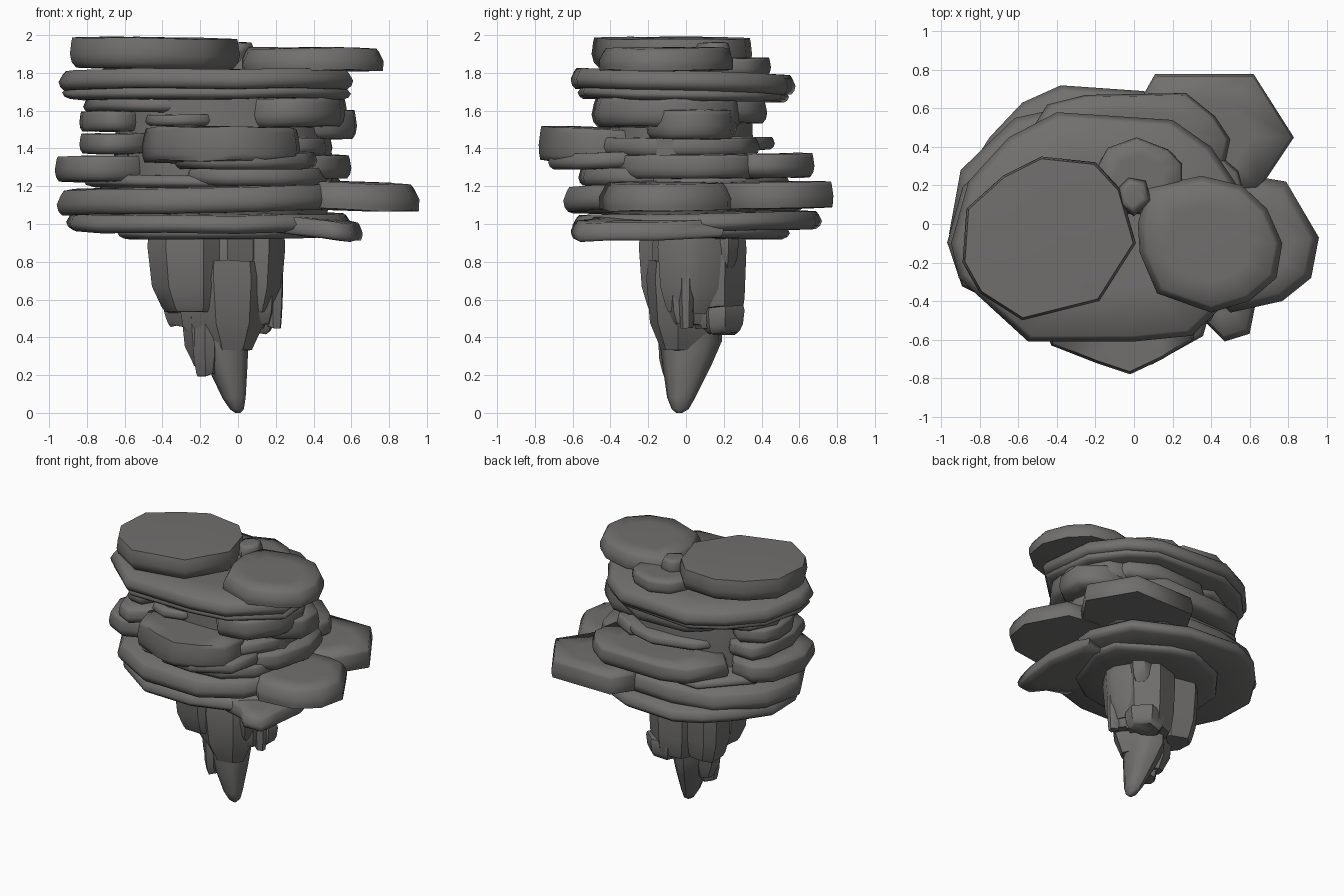
import bpy, bmesh, math, random

if "Cube" in bpy.data.objects:
    bpy.data.objects.remove(bpy.data.objects["Cube"])

rock = bpy.data.materials.new("grey_rock")
rock.diffuse_color = (0.165, 0.16, 0.157, 1)
rock.use_nodes = True
rock.node_tree.nodes["Principled BSDF"].inputs["Base Color"].default_value = rock.diffuse_color
random.seed(7)


def blob(x0, x1, y0, y1, n=9):
    """Irregular rounded outline that exactly fills a box."""
    a0 = random.random() * 6
    pts = []
    for i in range(n):
        a = a0 + math.tau * (i + random.uniform(-.22, .22)) / n
        r = random.uniform(.93, 1.05)
        pts.append((r * math.cos(a), r * math.sin(a)))
    xs, ys = [p[0] for p in pts], [p[1] for p in pts]
    return [(x0 + (x - min(xs)) / (max(xs) - min(xs)) * (x1 - x0),
             y0 + (y - min(ys)) / (max(ys) - min(ys)) * (y1 - y0)) for x, y in pts]


def loft(name, pts, rings, tilt=(0, 0), sharp=48, rough=.0):
    """Stack of rings (z, scale, shift x, shift y) around an outline."""
    area = sum(p[0] * q[1] - q[0] * p[1] for p, q in zip(pts, pts[1:] + pts[:1]))
    if area < 0:
        pts = pts[::-1]
    n = len(pts)
    cx, cy = sum(p[0] for p in pts) / n, sum(p[1] for p in pts) / n
    jit = [random.uniform(-rough, rough) for p in pts]
    bm = bmesh.new()
    loops = []
    for z, s, dx, dy in rings:
        loops.append([bm.verts.new((cx + (x - cx) * s + dx, cy + (y - cy) * s + dy,
                                    z + k * s + tilt[0] * (x - cx) * s + tilt[1] * (y - cy) * s))
                      for (x, y), k in zip(pts, jit)])
    for a, b in zip(loops, loops[1:]):
        for i in range(n):
            j = (i + 1) % n
            bm.faces.new((a[i], a[j], b[j], b[i]))
    bm.faces.new(loops[0][::-1])
    bm.faces.new(loops[-1])
    me = bpy.data.meshes.new(name)
    bm.to_mesh(me)
    bm.free()
    me.shade_smooth()
    me.set_sharp_from_angle(angle=math.radians(sharp))
    me.materials.append(rock)
    ob = bpy.data.objects.new(name, me)
    bpy.context.collection.objects.link(ob)
    return ob


def slab(name, pts, z0, z1, tilt=(0, 0), low=.92, top=.95):
    """Flat boulder with softened rim."""
    h = z1 - z0
    loft(name, pts, [(z0, low * .6, 0, 0), (z0 + .03 * h, low, 0, 0), (z0 + .2 * h, low * .3 + .7, 0, 0),
                     (z0 + .45 * h, 1, 0, 0), (z0 + .82 * h, top * .6 + .4, 0, 0),
                     (z1 - .03 * h, top, 0, 0), (z1, .55, 0, 0)], tilt, 75, .006)


def chunk(name, pts, z0, z1, low=.6, dx=0, dy=0):
    """Hanging boulder: straight sides, narrowed foot."""
    h = z1 - z0
    loft(name, pts, [(z0, low * .9, dx, dy), (z0 + .06 * h, low, dx * .9, dy * .9),
                     (z0 + .3 * h, low * .25 + .73, dx * .3, dy * .3),
                     (z0 + .8 * h, 1, 0, 0), (z1, .95, 0, 0)], rough=.012, sharp=35)


# top slabs
slab("top_left_slab", [(-.87, .08), (-.68, .25), (-.48, .35), (-.2, .32), (-.07, .18), (.01, -.1),
                       (-.18, -.4), (-.58, -.5), (-.8, -.36), (-.89, -.2)], 1.82, 1.99, (-.012, 0), top=.97)
slab("top_right_slab", [(.02, 0), (.07, .19), (.35, .25), (.56, .2), (.69, .08), (.77, -.1),
                        (.74, -.28), (.6, -.4), (.4, -.46), (.12, -.36), (.03, -.15)],
     1.81, 1.935, low=.99, top=.9)
slab("top_back_slab", blob(-.22, .25, .05, .45), 1.78, 1.88)
slab("top_pebble", blob(-.08, .09, .04, .24, 6), 1.84, 1.96, low=.8, top=.8)

# wide upper slab
upper = [(-.95, -.1), (-.86, .22), (-.65, .45), (-.4, .58), (.2, .54), (.4, .4), (.57, .15), (.61, -.28),
         (.3, -.58), (0, -.61), (-.55, -.61), (-.91, -.28)]
slab("upper_slab", upper, 1.7, 1.81, (0, -.03), .96)
slab("upper_under_slab", [(x * .98, y * .94) for x, y in upper], 1.655, 1.73, (0, -.02), .95)

# solid core behind the strata
slab("strata_core", blob(-.66, .5, -.42, .36, 12), .95, 1.75)

# strata: name, x0, x1, y0, y1, z0, z1
for name, x0, x1, y0, y1, z0, z1 in [
    ("stratum_left_high", -.82, -.03, -.42, .4, 1.59, 1.67),
    ("stratum_right_high", -.06, .58, -.5, .3, 1.51, 1.67),
    ("stratum_back_high", -.5, .4, -.2, .43, 1.53, 1.66),
    ("stratum_left_mid", -.84, -.48, -.35, .25, 1.49, 1.6),
    ("stratum_front_mid", -.5, -.1, -.48, -.1, 1.52, 1.58),
    ("stratum_right_mid", .1, .63, -.22, .27, 1.45, 1.61),
    ("stratum_left_low", -.84, -.4, -.45, .25, 1.37, 1.48),
    ("stratum_back_mid", -.45, .4, -.1, .47, 1.39, 1.46),
    ("stratum_right_low", .0, .5, -.45, .39, 1.36, 1.46),
    ("front_under_ledge", -.35, .42, -.73, .0, 1.29, 1.38),
    ("stratum_right_base", .05, .6, -.36, .42, 1.24, 1.37),
    ("left_ledge", -.97, -.42, -.4, .3, 1.22, 1.36),
    ("front_low_ledge", -.3, .47, -.57, .1, 1.2, 1.3),
    ("middle_ledge", -.82, .55, -.5, .55, 1.19, 1.26),
]:
    slab(name, blob(x0, x1, y0, y1), z0, z1)

# back ledge
slab("back_ledge", [(-.62, .35), (-.45, .62), (-.25, .67), (.27, .68), (.42, .56), (.5, .44), (.45, .2),
                    (-.4, .1)], 1.245, 1.375)

# big front ledge
slab("front_ledge", [(-.51, -.4), (-.43, -.63), (-.2, -.72), (-.02, -.78), (.15, -.7), (.31, -.6),
                     (.33, -.4), (.2, -.1), (-.35, -.1)], 1.32, 1.51, (-.01, -.04), low=.97)

# lower wide ledges
slab("lower_ledge", [(-.96, -.05), (-.9, .28), (-.62, .55), (-.3, .62), (.2, .6), (.5, .4), (.55, -.2),
                     (.4, -.5), (.1, -.65), (-.4, -.62), (-.75, -.42)], 1.06, 1.2, (.02, 0), low=.96)
slab("right_ledge", [(.3, .15), (.55, .26), (.79, .22), (.96, -.07), (.92, -.28), (.77, -.4),
                     (.5, -.46), (.28, -.25)], 1.07, 1.22, (-.03, 0), low=.99, top=.86)
slab("back_right_ledge", [(.02, .62), (.11, .78), (.62, .78), (.83, .45), (.65, .18), (.3, .15),
                          (.05, .3)], 1.08, 1.225, (0, .02), low=.98, top=.96)
slab("base_ledge", [(-.89, -.1), (-.91, .2), (-.75, .45), (-.58, .63), (-.38, .72), (.05, .69), (.45, .5),
                    (.6, .2), (.57, -.2), (.3, -.52), (0, -.6), (-.4, -.6), (-.75, -.35)],
     .96, 1.06, (0, .02), low=.95)
slab("base_corner", [(0, -.25), (.2, -.5), (.38, -.52), (.47, -.61), (.6, -.57), (.63, -.42), (.66, -.15),
                     (.58, .2), (.2, .1)], .93, 1.03, (-.1, .02), low=.96, top=.9)
slab("base_underside", blob(-.64, .46, -.46, .55, 11), .92, 1.0)

# hanging stem: name, x0, x1, y0, y1, z0, z1, bottom scale, bottom shift
for name, x0, x1, y0, y1, z0, z1, low, dx, dy in [
    ("stem_left", -.48, -.01, -.25, .14, .53, .96, .75, .02, 0),
    ("stem_centre", -.33, .16, -.21, .2, .33, .8, .6, .03, -.02),
    ("stem_core", -.4, .2, -.18, .25, .5, .96, .8, .02, 0),
    ("stem_right", .03, .25, -.15, .2, .53, .96, .75, -.03, 0),
    ("stem_back", -.2, .18, .0, .32, .45, .96, .85, 0, 0),
    ("stem_back_left", -.43, -.1, -.05, .27, .46, .96, .8, .02, 0),
    ("stem_back_block", -.08, .2, .08, .31, .42, .56, .8, 0, 0),
    ("stem_rib", .14, .24, -.04, .05, .45, .92, .8, 0, 0),
    ("stem_knob", -.02, .2, .12, .28, .77, .95, .7, 0, 0),
    ("stem_spur_left", -.3, -.1, -.1, .12, .25, .6, .6, .02, 0),
    ("stem_spur_front", -.24, -.08, -.15, .05, .2, .5, .75, 0, 0),
    ("stem_spur_right", .03, .2, -.1, .12, .47, .7, .75, 0, 0),
]:
    chunk(name, blob(x0, x1, y0, y1, 7), z0, z1, low, dx, dy)

# pointed tip
loft("stem_tip", blob(-.22, .055, -.14, .19, 9),
     [(0, .1, .08, -.06), (.02, .27, .075, -.055), (.08, .45, .06, -.05), (.25, .78, .025, -.02),
      (.38, 1, 0, 0), (.55, 1, 0, 0)])
